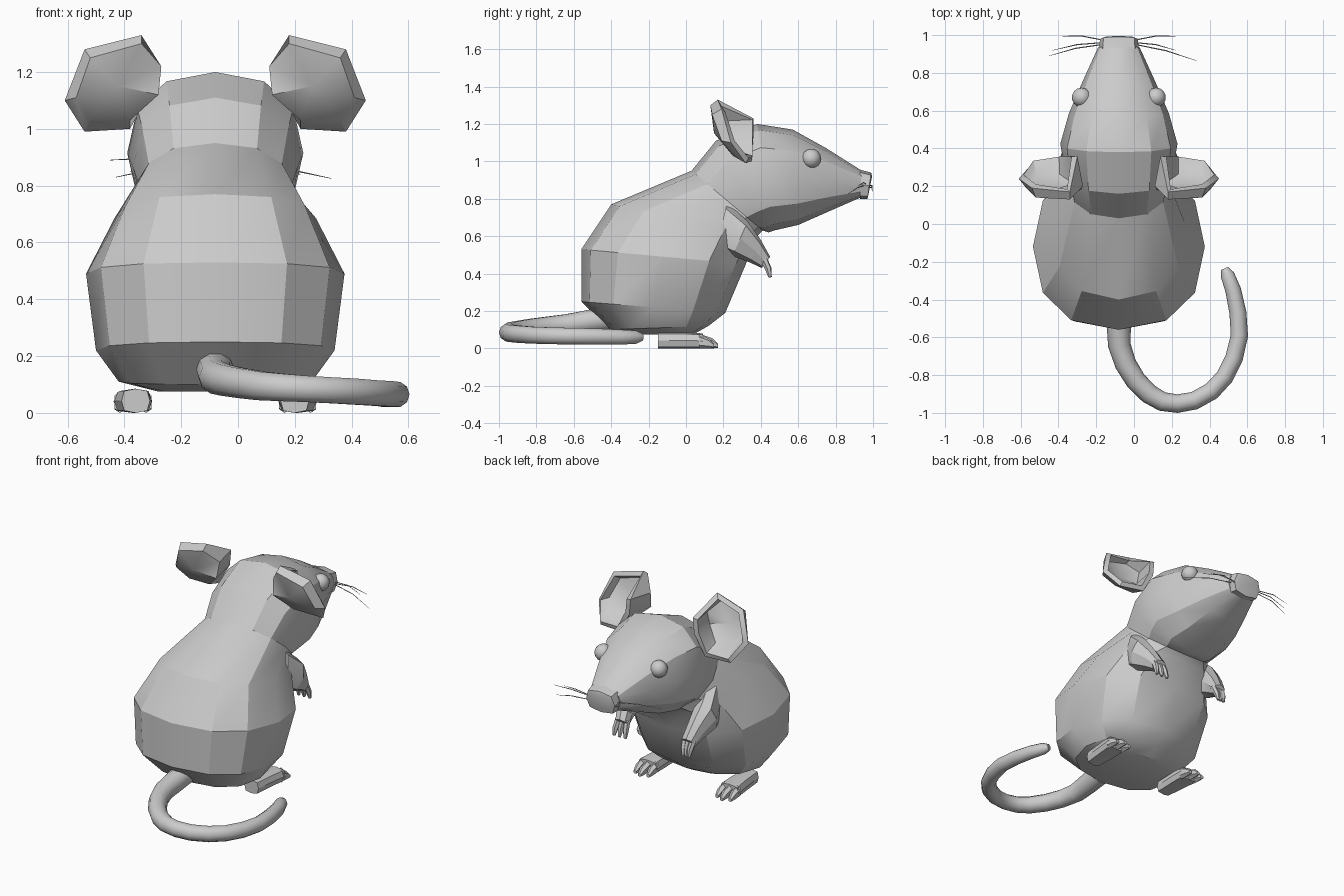
import bpy, bmesh, math
from mathutils import Vector

if "Cube" in bpy.data.objects:
    bpy.data.objects.remove(bpy.data.objects["Cube"])

CX = -0.08  # symmetry axis of the body
fur = bpy.data.materials.new("light_grey_fur")
fur.diffuse_color = (0.6, 0.6, 0.6, 1)
fur.use_nodes = True
fur.node_tree.nodes["Principled BSDF"].inputs["Base Color"].default_value = fur.diffuse_color


def finish(name, bm, angle=28):
    bmesh.ops.recalc_face_normals(bm, faces=bm.faces)
    me = bpy.data.meshes.new(name)
    bm.to_mesh(me)
    bm.free()
    ob = bpy.data.objects.new(name, me)
    bpy.context.collection.objects.link(ob)
    me.materials.append(fur)
    bpy.ops.object.select_all(action='DESELECT')
    ob.select_set(True)
    bpy.context.view_layer.objects.active = ob
    bpy.ops.object.shade_smooth_by_angle(angle=math.radians(angle))
    return ob


def loft(name, rings, sides=12, power=0.85, angle=28):
    """Each ring: x centre, (y, z) of one edge, (y, z) of the opposite edge, half width."""
    bm = bmesh.new()
    loops = []
    for xc, a, b, hw in rings:
        a, b = Vector((xc, *a)), Vector((xc, *b))
        loop = []
        for i in range(sides):
            t = 2 * math.pi * i / sides
            c, s = (math.copysign(abs(v) ** power, v) for v in (math.cos(t), math.sin(t)))
            loop.append(bm.verts.new((a + b) / 2 + (a - b) / 2 * c + Vector((hw * s, 0, 0))))
        loops.append(loop)
    for p, q in zip(loops, loops[1:]):
        for i in range(sides):
            j = (i + 1) % sides
            bm.faces.new((p[i], p[j], q[j], q[i]))
    bm.faces.new(loops[0])
    bm.faces.new(loops[-1])
    return finish(name, bm, angle)


def tube(name, points, radii, sides=8):
    """Round tapered tube along a path."""
    bm = bmesh.new()
    pts = [Vector(p) for p in points]
    loops = []
    for i, p in enumerate(pts):
        d = (pts[min(i + 1, len(pts) - 1)] - pts[max(i - 1, 0)]).normalized()
        u = d.cross(Vector((0, 0, 1))).normalized()
        w = u.cross(d)
        loops.append([bm.verts.new(p + radii[i] * (u * math.cos(k * 2 * math.pi / sides)
                     + w * math.sin(k * 2 * math.pi / sides))) for k in range(sides)])
    for p, q in zip(loops, loops[1:]):
        for i in range(sides):
            j = (i + 1) % sides
            bm.faces.new((p[i], p[j], q[j], q[i]))
    bm.faces.new(loops[0])
    bm.faces.new(loops[-1])
    return finish(name, bm, 50)


# Body, neck and head as one faceted skin
loft("body_and_head", [
    (CX, (-0.28, 0.075), (0.04, 0.075), 0.20),
    (CX, (-0.41, 0.10), (0.12, 0.12), 0.34),
    (CX, (-0.56, 0.25), (0.21, 0.19), 0.42),
    (CX, (-0.56, 0.53), (0.32, 0.45), 0.455),
    (CX, (-0.40, 0.77), (0.38, 0.60), 0.355),
    (CX, (0.03, 0.95), (0.41, 0.63), 0.265),
    (CX, (0.16, 1.11), (0.44, 0.62), 0.29),
    (CX, (0.38, 1.20), (0.47, 0.63), 0.31),
    (CX, (0.57, 1.17), (0.60, 0.66), 0.265),
    (CX, (0.75, 1.07), (0.77, 0.735), 0.19),
    (CX, (0.94, 0.95), (0.93, 0.805), 0.11),
])
# Nose pad
loft("nose", [
    (CX, (0.93, 0.955), (0.93, 0.80), 0.105),
    (CX, (0.99, 0.94), (0.97, 0.80), 0.10),
    (CX, (0.995, 0.92), (0.975, 0.82), 0.08),
], sides=8, power=0.6)

# Ear cup: outer rim and recessed back, for the +x side
RIM = [(0.14, 0.36, 1.23), (0.15, 0.36, 1.13), (0.22, 0.35, 1.0), (0.38, 0.32, 0.99),
       (0.45, 0.24, 1.10), (0.38, 0.19, 1.28), (0.18, 0.17, 1.33)]
BACK = [(0.11, 0.20, 1.22), (0.12, 0.18, 1.12), (0.22, 0.25, 1.03), (0.36, 0.25, 1.03),
        (0.41, 0.19, 1.11), (0.36, 0.14, 1.25), (0.18, 0.13, 1.30)]

for side, label in ((1, "right"), (-1, "left")):
    def mx(x):
        return CX + side * x

    # Ear
    bm = bmesh.new()
    rim, back = ([bm.verts.new((mx(x - CX), y, z)) for x, y, z in row] for row in (RIM, BACK))
    mid = bm.verts.new((mx(0.34), 0.15, 1.15))
    for i in range(7):
        j = (i + 1) % 7
        bm.faces.new((rim[i], rim[j], back[j], back[i]))
        bm.faces.new((back[i], back[j], mid))
    bmesh.ops.recalc_face_normals(bm, faces=bm.faces)
    bm.normal_update()
    if mid.normal.y > 0:
        bmesh.ops.reverse_faces(bm, faces=bm.faces)
    bmesh.ops.solidify(bm, geom=bm.faces[:], thickness=0.03)
    finish("ear_" + label, bm, 35)

    # Eye
    bm = bmesh.new()
    bmesh.ops.create_uvsphere(bm, u_segments=14, v_segments=8, radius=0.052)
    bmesh.ops.translate(bm, verts=bm.verts, vec=(mx(0.197), 0.67, 1.015))
    finish("eye_" + label, bm, 60)

    # Arm and fingers
    loft("arm_" + label, [
        (mx(0.24), (0.22, 0.78), (0.16, 0.53), 0.06),
        (mx(0.265), (0.33, 0.68), (0.25, 0.495), 0.075),
        (mx(0.25), (0.40, 0.58), (0.34, 0.46), 0.055),
        (mx(0.235), (0.45, 0.49), (0.405, 0.43), 0.045),
    ], sides=8)
    for k in (-1, 0, 1):
        x = mx(0.235 + 0.03 * k)
        tube(f"finger_{label}_{k + 2}", [(x, 0.415, 0.48), (x + 0.006 * k, 0.44, 0.425),
             (x + 0.01 * k, 0.45, 0.38)], [0.02, 0.018, 0.009], 6)

    # Foot and toes
    loft("foot_" + label, [
        (mx(0.28), (-0.15, 0.085), (-0.15, 0.0), 0.05),
        (mx(0.285), (0.0, 0.085), (0.0, 0.0), 0.062),
        (mx(0.29), (0.09, 0.08), (0.09, 0.0), 0.068),
    ], sides=8, power=0.6)
    for k in (-1, 0, 1):
        x = mx(0.29 + 0.046 * k)
        end = 0.17 - 0.02 * abs(k)
        loft(f"toe_{label}_{k + 2}", [
            (x, (0.07, 0.078), (0.07, 0.0), 0.022),
            (x, (end - 0.03, 0.055), (end - 0.03, 0.0), 0.021),
            (x, (end, 0.025), (end, 0.002), 0.012),
        ], sides=6)

# Tail curling round to the right
tube("tail", [
    (-0.08, -0.42, 0.16), (-0.08, -0.54, 0.14), (-0.078, -0.64, 0.125), (-0.045, -0.74, 0.115),
    (0.01, -0.83, 0.105), (0.08, -0.90, 0.095), (0.15, -0.94, 0.09), (0.23, -0.951, 0.085),
    (0.32, -0.935, 0.08), (0.41, -0.885, 0.075), (0.48, -0.81, 0.07), (0.53, -0.71, 0.067),
    (0.558, -0.59, 0.065), (0.55, -0.47, 0.063), (0.525, -0.35, 0.06), (0.495, -0.27, 0.06),
    (0.48, -0.235, 0.06),
], [0.068, 0.064, 0.06, 0.057, 0.055, 0.053, 0.051, 0.049, 0.048, 0.048, 0.047, 0.047,
    0.046, 0.045, 0.042, 0.037, 0.02], 10)

# Whiskers: start and tip
WHISKERS = [((-0.17, 0.95, 0.88), (-0.45, 0.89, 0.89)), ((-0.17, 0.96, 0.86), (-0.43, 0.92, 0.83)),
            ((-0.17, 0.975, 0.87), (-0.38, 0.995, 0.85)), ((0.01, 0.95, 0.87), (0.33, 0.865, 0.825)),
            ((0.01, 0.96, 0.88), (0.22, 0.92, 0.87)), ((0.01, 0.975, 0.86), (0.22, 0.995, 0.84))]
for n, (a, b) in enumerate(WHISKERS):
    m = (Vector(a) + Vector(b)) / 2 + Vector((0, 0.01, 0.012))
    tube(f"whisker_{n + 1}", [a, m, b], [0.003, 0.003, 0.001], 4)
